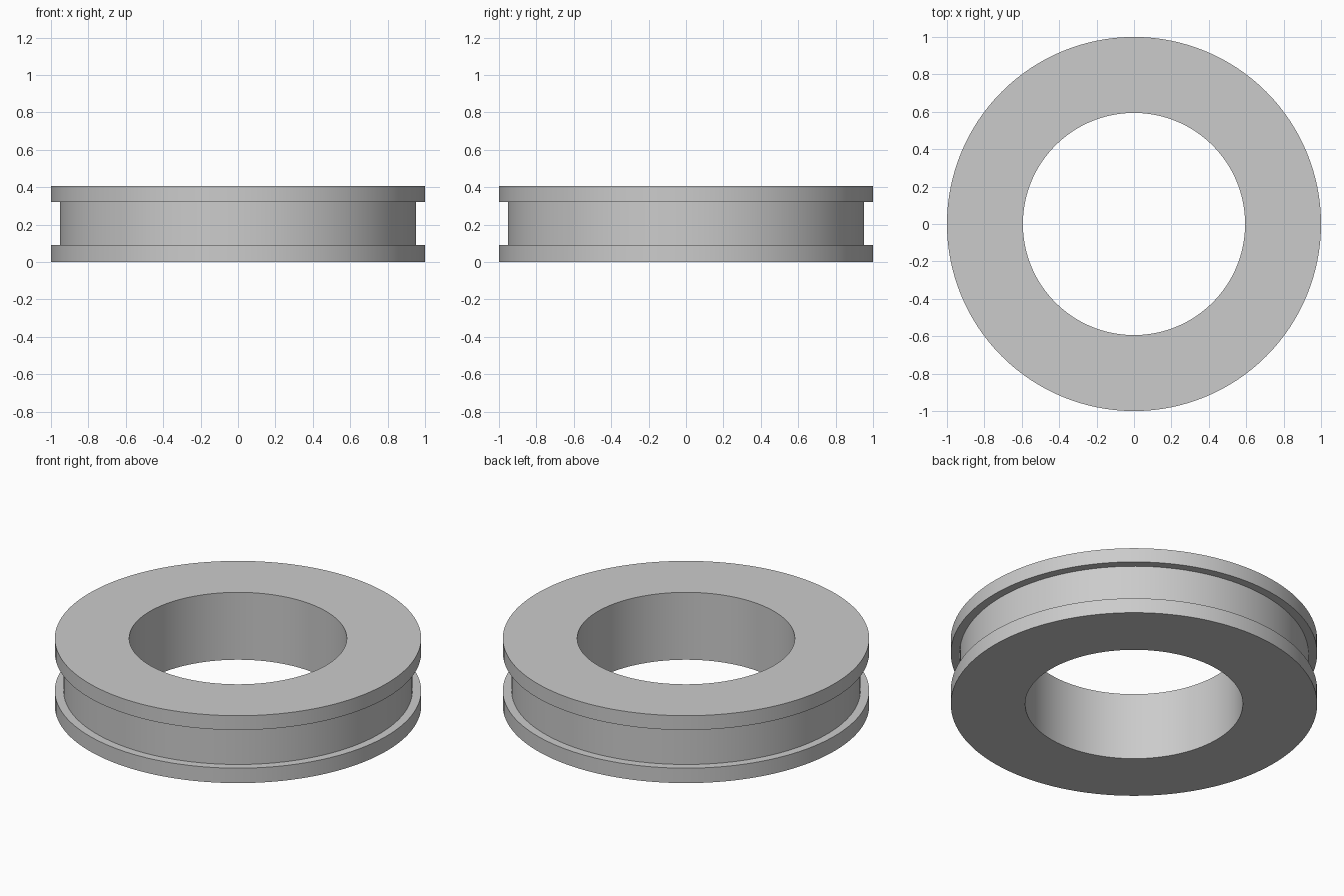
import bpy
import bmesh
import math

cube = bpy.data.objects.get("Cube")
if cube:
    bpy.data.objects.remove(cube, do_unlink=True)

# Single grey finish
grey = bpy.data.materials.new("light grey")
grey.use_nodes = True
colour = (0.6, 0.6, 0.6, 1)
grey.diffuse_color = colour
grey.node_tree.nodes["Principled BSDF"].inputs["Base Color"].default_value = colour

# Ring dimensions
BORE, GROOVE, RIM = 0.594, 0.952, 1.0
LOW, HIGH, TOP = 0.09, 0.32, 0.406
SEGMENTS = 128


def lathe(name, profile):
    """Revolve a closed (radius, height) profile about the z axis."""
    bm = bmesh.new()
    verts = [bm.verts.new((r, 0, z)) for r, z in profile]
    edges = [bm.edges.new((a, b)) for a, b in zip(verts, verts[1:] + verts[:1])]
    bmesh.ops.spin(bm, geom=verts + edges, cent=(0, 0, 0), axis=(0, 0, 1),
                   angle=math.tau, steps=SEGMENTS, use_merge=True)
    bmesh.ops.remove_doubles(bm, verts=bm.verts, dist=0.0001)
    bmesh.ops.recalc_face_normals(bm, faces=bm.faces)
    mesh = bpy.data.meshes.new(name)
    bm.to_mesh(mesh)
    bm.free()
    mesh.materials.append(grey)
    obj = bpy.data.objects.new(name, mesh)
    bpy.context.collection.objects.link(obj)
    bpy.ops.object.select_all(action="DESELECT")
    obj.select_set(True)
    bpy.context.view_layer.objects.active = obj
    bpy.ops.object.shade_smooth_by_angle(angle=math.radians(30))
    return obj


# Ring with two flanges and a square groove between them
lathe("grooved_ring", [
    (BORE, 0), (RIM, 0), (RIM, LOW), (GROOVE, LOW),
    (GROOVE, HIGH), (RIM, HIGH), (RIM, TOP), (BORE, TOP),
])
